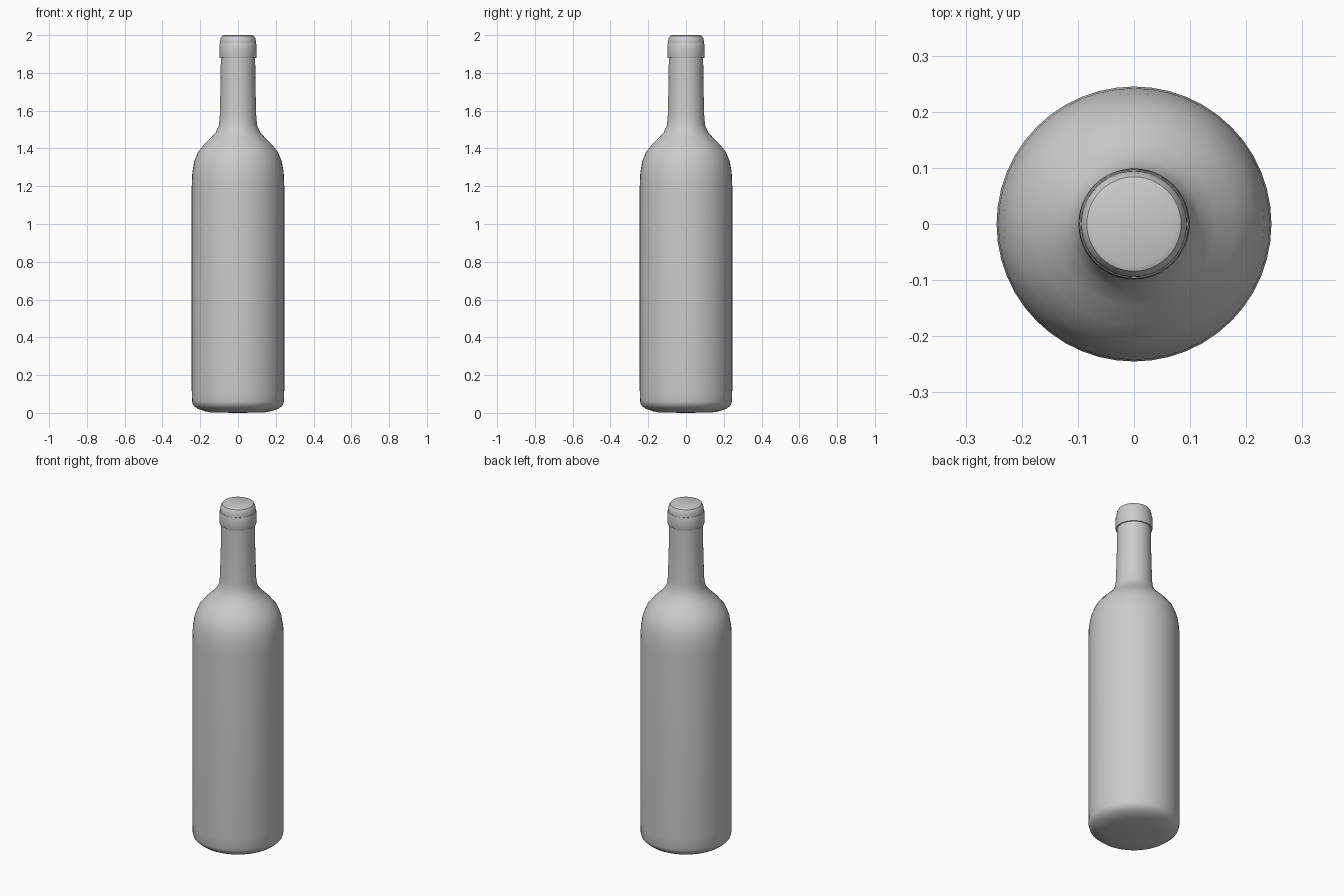
import bpy
import bmesh
import math

cube = bpy.data.objects.get("Cube")
if cube:
    bpy.data.objects.remove(cube, do_unlink=True)

# One plain grey for the whole bottle
grey = bpy.data.materials.new("plain_grey")
grey.use_nodes = True
colour = (0.6, 0.6, 0.6, 1)
grey.diffuse_color = colour
grey.node_tree.nodes["Principled BSDF"].inputs["Base Color"].default_value = colour


def lathe(name, profile, sides=48):
    """Spin a (radius, height) profile about z into a smooth closed solid."""
    bm = bmesh.new()
    points = [bm.verts.new((r, 0, z)) for r, z in profile]
    edges = [bm.edges.new(pair) for pair in zip(points, points[1:])]
    bmesh.ops.spin(bm, geom=points + edges, cent=(0, 0, 0), axis=(0, 0, 1),
                   angle=math.tau, steps=sides, use_duplicate=False)
    bmesh.ops.remove_doubles(bm, verts=bm.verts, dist=0.0001)
    bmesh.ops.recalc_face_normals(bm, faces=bm.faces)
    mesh = bpy.data.meshes.new(name)
    bm.to_mesh(mesh)
    bm.free()
    obj = bpy.data.objects.new(name, mesh)
    bpy.context.collection.objects.link(obj)
    mesh.materials.append(grey)
    bpy.ops.object.select_all(action='DESELECT')
    obj.select_set(True)
    bpy.context.view_layer.objects.active = obj
    bpy.ops.object.shade_smooth_by_angle(angle=math.radians(35))
    return obj


# Base, straight body, shoulder and tapering neck
lathe("bottle_body", [
    (0, 0), (0.14, 0.002), (0.18, 0.01), (0.215, 0.022), (0.238, 0.042),
    (0.243, 0.06), (0.245, 0.12), (0.245, 1.2), (0.242, 1.27), (0.232, 1.33),
    (0.212, 1.38), (0.18, 1.42), (0.145, 1.455), (0.118, 1.485),
    (0.102, 1.52), (0.097, 1.56), (0.092, 1.75), (0.091, 1.89), (0, 1.89)])

# Collar ring around the mouth
lathe("collar", [
    (0, 1.88), (0.097, 1.88), (0.099, 1.886), (0.098, 1.95),
    (0.096, 1.955), (0, 1.955)])

# Rounded cap above the collar
lathe("cap", [
    (0, 1.95), (0.095, 1.95), (0.094, 1.97), (0.091, 1.985),
    (0.084, 1.996), (0.074, 2.0), (0, 2.0)])
